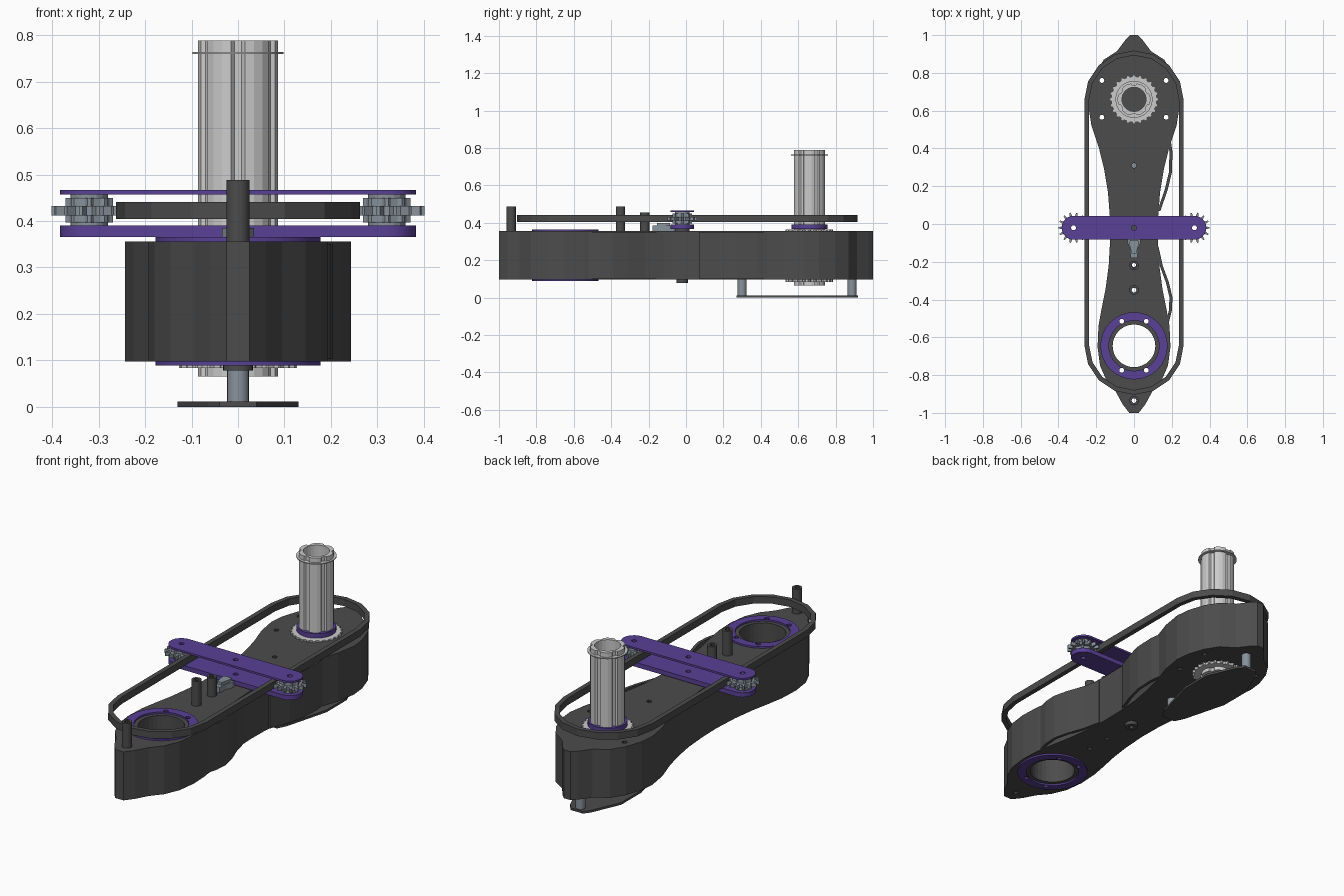
import bpy, bmesh, math

if "Cube" in bpy.data.objects:
    bpy.data.objects.remove(bpy.data.objects["Cube"])


def material(name, rgb):
    m = bpy.data.materials.new(name)
    m.diffuse_color = (*rgb, 1)
    m.use_nodes = True
    m.node_tree.nodes["Principled BSDF"].inputs["Base Color"].default_value = m.diffuse_color
    return m


DARK = material("dark_grey", (0.072, 0.072, 0.072))
PURPLE = material("purple", (0.10, 0.052, 0.30))
LIGHT = material("light_grey", (0.60, 0.60, 0.60))
STEEL = material("blue_grey", (0.25, 0.29, 0.33))


def circle(x, y, r, n=24):
    return [(x + r * math.cos(math.tau * i / n), y + r * math.sin(math.tau * i / n)) for i in range(n)]


def gear(x, y, r_in, r_out, teeth):
    pts = []
    for i in range(teeth):
        for f, r in ((-0.28, r_in), (-0.1, r_out), (0.1, r_out), (0.28, r_in)):
            a = math.tau * (i + f) / teeth
            pts.append((x + r * math.cos(a), y + r * math.sin(a)))
    return pts


def stadium(cx, cy, half, r, n, along_y=False):
    """Closed outline of a bar with round ends."""
    pts = []
    for end in (0, 1):
        for i in range(n + 1):
            a = -math.pi / 2 + math.pi * (i / n + end)
            u, v = r * math.cos(a) + (half if end == 0 else -half), r * math.sin(a)
            pts.append((cx - v, cy + u) if along_y else (cx + u, cy + v))
    return pts


def mirrored(half):
    return half + [(-x, y) for x, y in reversed(half)]


def plate(name, z0, z1, mat, outline, holes=(), smooth=False):
    """Extrude a flat outline with holes from z0 to z1."""
    cu = bpy.data.curves.new(name, "CURVE")
    cu.dimensions = "2D"
    cu.fill_mode = "BOTH"
    cu.extrude = (z1 - z0) / 2
    for pts in [outline, *holes]:
        s = cu.splines.new("POLY")
        s.points.add(len(pts) - 1)
        for p, (x, y) in zip(s.points, pts):
            p.co = (x, y, 0, 1)
        s.use_cyclic_u = True
    tmp = bpy.data.objects.new(name + "_curve", cu)
    bpy.context.collection.objects.link(tmp)
    bpy.context.view_layer.update()
    me = bpy.data.meshes.new_from_object(tmp.evaluated_get(bpy.context.evaluated_depsgraph_get()))
    bpy.data.objects.remove(tmp)
    bm = bmesh.new()
    bm.from_mesh(me)
    bmesh.ops.remove_doubles(bm, verts=bm.verts, dist=1e-5)
    bmesh.ops.translate(bm, verts=bm.verts, vec=(0, 0, (z0 + z1) / 2))
    bmesh.ops.recalc_face_normals(bm, faces=bm.faces)
    for f in bm.faces:
        f.smooth = False
    bm.to_mesh(me)
    bm.free()
    me.materials.clear()
    me.materials.append(mat)
    ob = bpy.data.objects.new(name, me)
    bpy.context.collection.objects.link(ob)
    if smooth:
        bpy.ops.object.select_all(action="DESELECT")
        ob.select_set(True)
        bpy.context.view_layer.objects.active = ob
        bpy.ops.object.shade_smooth_by_angle(angle=math.radians(30))
    return ob


SHAFT_Y, RING_Y, BAR_Y = 0.66, -0.645, -0.02
HOLE = 0.013

# arm body with through holes
body = mirrored([(0.02, 1.0), (0.045, 0.975), (0.09, 0.915), (0.16, 0.87), (0.205, 0.80),
                 (0.235, 0.71), (0.243, 0.63), (0.225, 0.52), (0.185, 0.40), (0.158, 0.29),
                 (0.138, 0.17), (0.128, 0.04), (0.126, -0.08), (0.134, -0.22), (0.15, -0.34),
                 (0.172, -0.45), (0.188, -0.54), (0.193, -0.65), (0.18, -0.75), (0.145, -0.83),
                 (0.095, -0.89), (0.06, -0.955), (0.025, -1.0)])
bolts = [(sx * 0.17, y) for sx in (-1, 1) for y in (0.565, 0.76)]
bolts += [(0, 0.31), (0, -0.215), (0, -0.35), (0, -0.935)]
ring_bolts = [(sx * 0.065, RING_Y + sy * 0.13) for sx in (-1, 1) for sy in (-1, 1)]
plate("arm_body", 0.098, 0.356, DARK, body,
      [circle(0, RING_Y, 0.113, 32), circle(0, SHAFT_Y, 0.064)]
      + [circle(x, y, HOLE, 10) for x, y in bolts + ring_bolts])

# bowed side guards
for name, path in (("rear_side_guard", [(0.178, 0.50), (0.192, 0.46), (0.204, 0.38), (0.20, 0.27),
                                        (0.178, 0.18), (0.14, 0.07)]),
                   ("front_side_guard", [(0.13, -0.12), (0.152, -0.22), (0.185, -0.31),
                                         (0.204, -0.39), (0.20, -0.46), (0.185, -0.52)])):
    inner = [(x - 0.016, y) for x, y in path]
    plate(name, 0.103, 0.35, DARK, path + inner[::-1])

# front bearing flanges above and below the large hole
for name, z0, z1 in (("upper_flange", 0.356, 0.365), ("lower_flange", 0.089, 0.098)):
    plate(name, z0, z1, PURPLE, circle(0, RING_Y, 0.178, 32),
          [circle(0, RING_Y, 0.133, 32)] + [circle(x, y, HOLE, 10) for x, y in ring_bolts], True)

# drive belt loop
plate("belt", 0.404, 0.441, DARK, stadium(0, 0.007, 0.648, 0.263, 8, True),
      [stadium(0, 0.007, 0.648, 0.238, 8, True)])

# cross bars
bar_holes = [circle(x, BAR_Y, HOLE, 12) for x in (-0.32, 0, 0.32)]
for name, z0, z1 in (("upper_cross_bar", 0.457, 0.467), ("lower_cross_bar", 0.366, 0.390)):
    plate(name, z0, z1, PURPLE, stadium(0, BAR_Y, 0.32, 0.063, 12), bar_holes, True)
plate("bar_washer", 0.356, 0.366, DARK, circle(0, BAR_Y, 0.04), [circle(0, BAR_Y, HOLE, 12)], True)
plate("bar_bolt_boss", 0.078, 0.098, DARK, circle(0, BAR_Y, 0.032), [circle(0, BAR_Y, HOLE, 12)], True)

# belt sprockets between the bars
for side, x in (("left", -0.32), ("right", 0.32)):
    bore = [circle(x, BAR_Y, HOLE, 12)]
    plate(side + "_sprocket_teeth", 0.412, 0.432, STEEL, gear(x, BAR_Y, 0.058, 0.081, 14), bore)
    plate(side + "_sprocket_hub", 0.39, 0.457, STEEL, circle(x, BAR_Y, 0.040, 16), bore)
    for k, (z0, z1) in enumerate(((0.397, 0.412), (0.432, 0.449))):
        plate(f"{side}_sprocket_collar_{k}", z0, z1, STEEL, gear(x, BAR_Y, 0.044, 0.051, 8), bore)

# hollow splined shaft
spline = []
for i in range(6):
    for d, r in ((-20, 0.085), (-7, 0.087), (7, 0.087), (20, 0.085), (24, 0.076), (36, 0.076)):
        a = math.radians(60 * i + d)
        spline.append((r * math.cos(a), SHAFT_Y + r * math.sin(a)))
bore = [circle(0, SHAFT_Y, 0.064)]
plate("shaft_tube", 0.065, 0.788, LIGHT, spline, bore)
plate("shaft_clip", 0.759, 0.764, LIGHT, circle(0, SHAFT_Y, 0.098, 32), bore, True)
plate("shaft_collar", 0.366, 0.390, PURPLE, circle(0, SHAFT_Y, 0.096, 32), bore, True)
plate("upper_bearing", 0.356, 0.363, LIGHT, gear(0, SHAFT_Y, 0.118, 0.127, 24), bore)
plate("lower_bearing", 0.084, 0.098, LIGHT, gear(0, SHAFT_Y, 0.118, 0.127, 24), bore)

# guard plate under the shaft and its standoffs
plate("bottom_plate", 0.0, 0.012, DARK,
      mirrored([(0.035, 0.92), (0.06, 0.89), (0.13, 0.73), (0.13, 0.56), (0.065, 0.32), (0.04, 0.27)]))
for name, y in (("front_standoff", 0.30), ("rear_standoff", 0.888)):
    plate(name, 0.012, 0.099, STEEL, circle(0, y, 0.024, 16), smooth=True)

# hollow posts on the arm
for name, y, top in (("tip_post", -0.935, 0.488), ("middle_post", -0.35, 0.488), ("short_post", -0.22, 0.455)):
    plate(name, 0.355, top, DARK, circle(0, y, 0.025, 16), [circle(0, y, HOLE, 10)], True)

# tensioner nozzle beside the bar
plate("tensioner_base", 0.356, 0.385, STEEL,
      mirrored([(0.034, -0.06), (0.034, -0.10), (0.022, -0.13), (0.018, -0.18)]))
plate("tensioner_cap", 0.385, 0.40, STEEL, mirrored([(0.022, -0.085), (0.024, -0.11), (0.012, -0.155)]))
